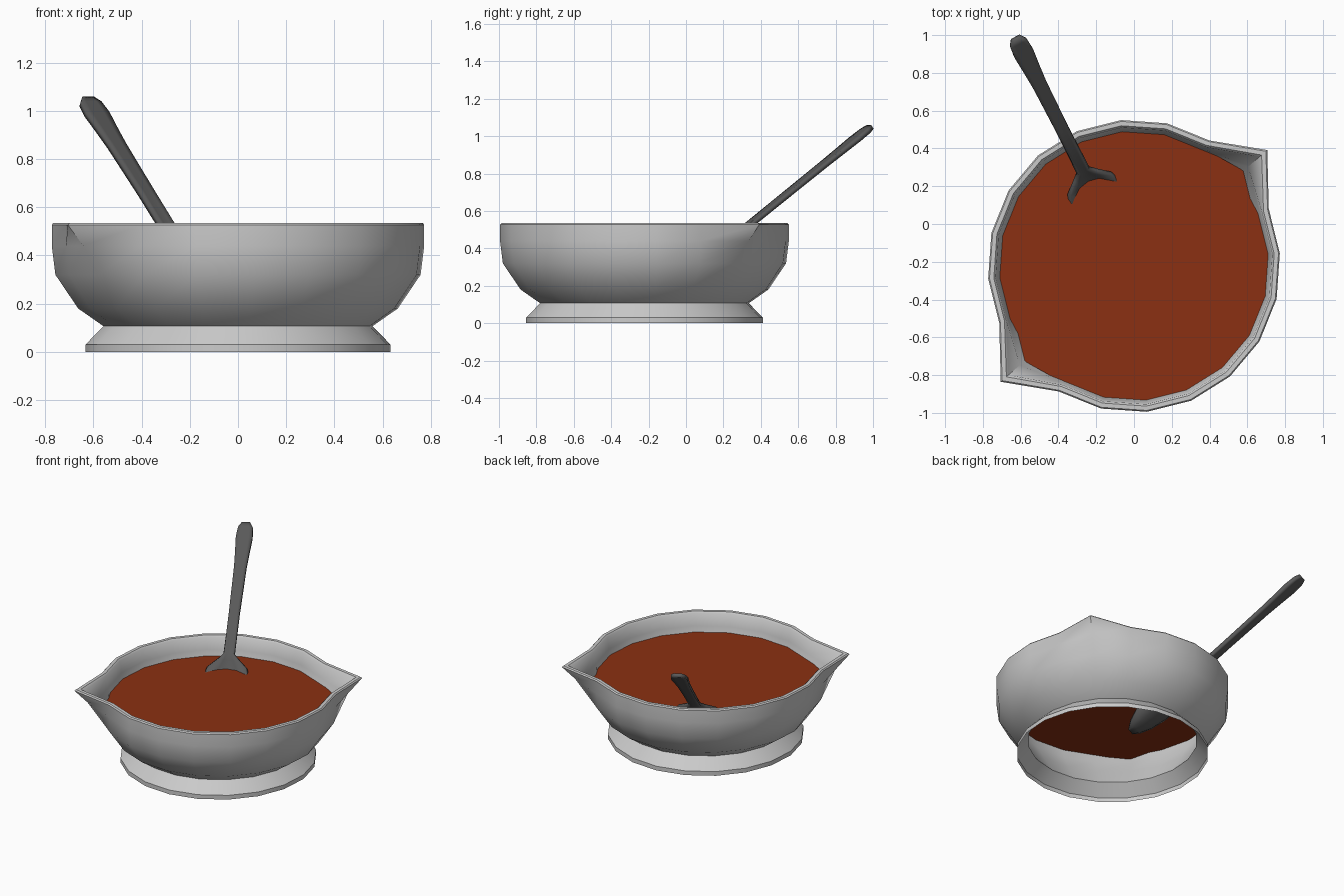
import bpy, bmesh, math
from mathutils import Vector

if "Cube" in bpy.data.objects:
    bpy.data.objects.remove(bpy.data.objects["Cube"])

SIDES = 20
START = math.radians(5)          # first rim corner
CENTRE = Vector((0, -0.222, 0))  # bowl axis
SPOUTS = (2, 12)                 # corners pulled out into pouring lips


def finish(name, bm, color=None, angle=40):
    bmesh.ops.recalc_face_normals(bm, faces=bm.faces)
    me = bpy.data.meshes.new(name)
    bm.to_mesh(me)
    bm.free()
    ob = bpy.data.objects.new(name, me)
    bpy.context.collection.objects.link(ob)
    if color:
        mat = bpy.data.materials.new(name + "_colour")
        mat.diffuse_color = (*color, 1)
        mat.use_nodes = True
        mat.node_tree.nodes["Principled BSDF"].inputs["Base Color"].default_value = mat.diffuse_color
        me.materials.append(mat)
    bpy.context.view_layer.objects.active = ob
    ob.select_set(True)
    bpy.ops.object.shade_smooth_by_angle(angle=math.radians(angle))
    ob.select_set(False)
    return ob


def ring(bm, r, z, r_spout=None):
    vs = []
    for i in range(SIDES):
        a = START + i * math.tau / SIDES
        rad = r_spout if (r_spout and i in SPOUTS) else r
        vs.append(bm.verts.new(CENTRE + Vector((rad * math.cos(a), rad * math.sin(a), z))))
    return vs


def lathe(name, profile):
    bm = bmesh.new()
    rings = [ring(bm, *p) for p in profile]
    for a, b in zip(rings, rings[1:]):
        for i in range(SIDES):
            j = (i + 1) % SIDES
            bm.faces.new((a[i], a[j], b[j], b[i]))
    return finish(name, bm)


# Bowl wall: outside up to the rim, then down the inside (radius, height, spout radius)
lathe("bowl", [
    (0.56, 0.107), (0.665, 0.18), (0.76, 0.32, 0.77), (0.775, 0.44, 0.85),
    (0.775, 0.527, 0.935), (0.768, 0.535, 0.925), (0.745, 0.535, 0.895),
    (0.735, 0.525, 0.88), (0.722, 0.44, 0.80), (0.70, 0.34, 0.715),
    (0.64, 0.235), (0.56, 0.107),
])

# Flared foot, open underneath
lathe("foot", [(0.56, 0.107), (0.635, 0.03), (0.635, 0.0)])

# Soup surface
bm = bmesh.new()
bm.faces.new(ring(bm, 0.724, 0.40, 0.768))
finish("soup", bm, (0.26, 0.03, 0.006))

# Spoon: stations along the handle and head (distance, half width, dish depth)
stations = [
    (0.0, 0.026, 0), (0.03, 0.048, 0), (0.09, 0.054, 0), (0.17, 0.047, 0),
    (0.27, 0.040, 0), (0.55, 0.035, 0), (0.79, 0.035, 0.005), (0.82, 0.065, 0.02),
    (0.87, 0.125, 0.045), (0.95, 0.152, 0.065), (1.05, 0.155, 0.07),
    (1.14, 0.125, 0.055), (1.20, 0.08, 0.03), (1.235, 0.03, 0.005),
]
tip = Vector((-0.625, 0.985, 1.05))
along = Vector((0.452, -0.892, -0.72))
side = Vector((0.892, 0.452, 0))
up = side.cross(along).normalized()
if up.z < 0:
    up = -up
bm = bmesh.new()
rows = []
for t, w, d in stations:
    rows.append([bm.verts.new(tip + along * t + side * w * u - up * d * (1 - u * u))
                 for u in (-1, -0.5, 0, 0.5, 1)])
for a, b in zip(rows, rows[1:]):
    for i in range(4):
        bm.faces.new((a[i], a[i + 1], b[i + 1], b[i]))
spoon = finish("spoon", bm, (0.1, 0.1, 0.1))
mod = spoon.modifiers.new("thickness", 'SOLIDIFY')
mod.thickness = 0.025
mod.offset = 0
